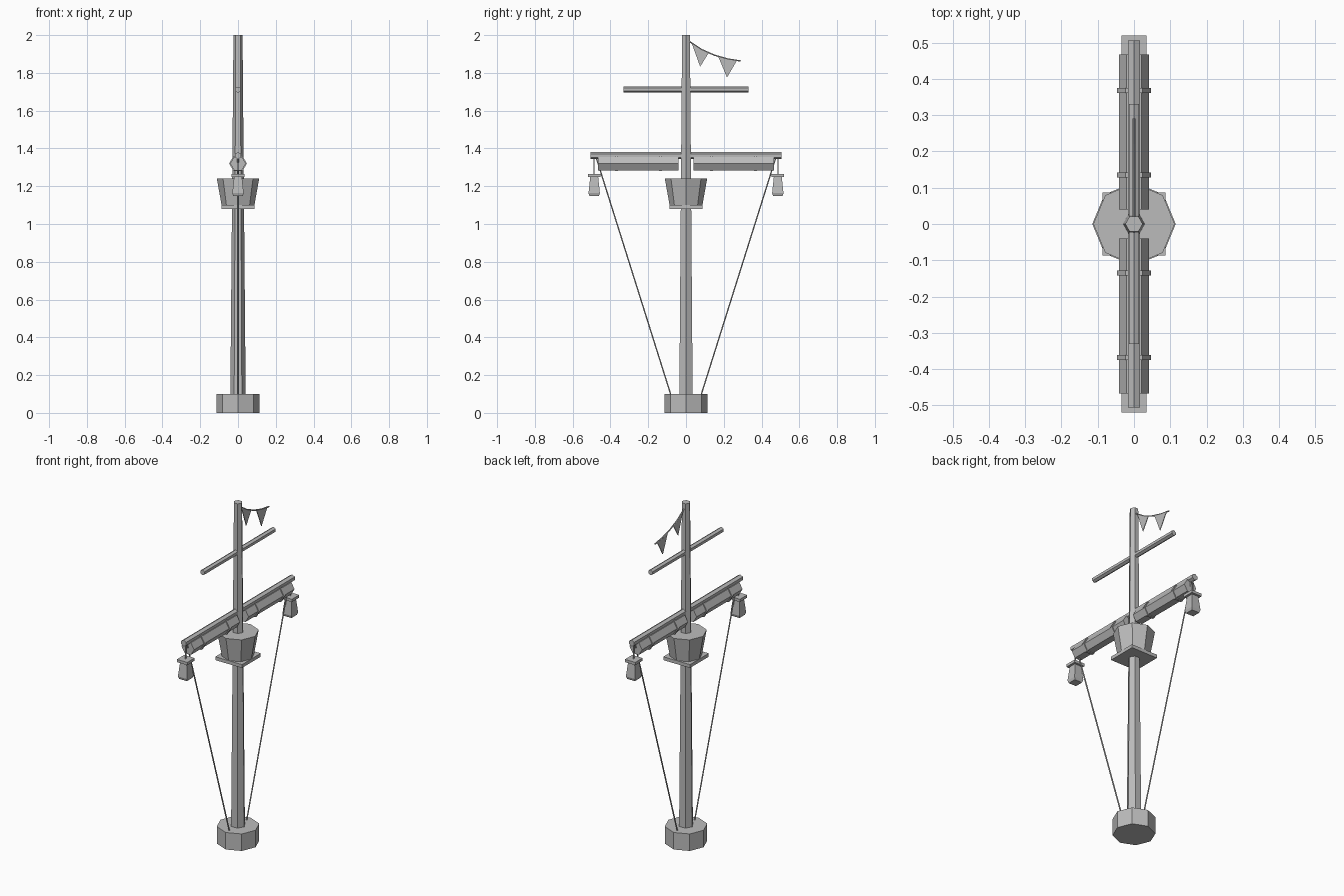
import bpy
import math
from mathutils import Vector

cube = bpy.data.objects.get("Cube")
if cube:
    bpy.data.objects.remove(cube, do_unlink=True)

grey = bpy.data.materials.new("plain grey")
grey.use_nodes = True
grey.diffuse_color = (0.5, 0.5, 0.5, 1)
grey.node_tree.nodes["Principled BSDF"].inputs["Base Color"].default_value = (0.5, 0.5, 0.5, 1)


def make(name, verts, faces):
    mesh = bpy.data.meshes.new(name)
    mesh.from_pydata(verts, [], faces)
    mesh.materials.append(grey)
    obj = bpy.data.objects.new(name, mesh)
    bpy.context.collection.objects.link(obj)
    return obj


def loft(name, start, end, rings, sides, turn=0.0):
    """Closed faceted solid from start to end; rings are (fraction, radius)."""
    start, end = Vector(start), Vector(end)
    axis = (end - start).normalized()
    u = Vector((1, 0, 0))  # every part's axis lies in the x = 0 plane
    v = axis.cross(u)
    verts = []
    for f, r in rings:
        centre = start.lerp(end, f)
        for i in range(sides):
            a = turn + math.tau * i / sides
            verts.append(centre + r * (math.cos(a) * u + math.sin(a) * v))
    faces = [tuple(reversed(range(sides)))]
    for k in range(len(rings) - 1):
        for i in range(sides):
            a, b = k * sides + i, k * sides + (i + 1) % sides
            faces.append((a, b, b + sides, a + sides))
    faces.append(tuple(range(len(verts) - sides, len(verts))))
    return make(name, verts, faces)


def bar(name, start, end, radius, sides=6, turn=0.0):
    return loft(name, start, end, [(0, radius), (1, radius)], sides, turn)


SQ = math.pi / 4       # turn that squares a four-sided loft to the axes
R2 = math.sqrt(2)      # half-width to corner radius

# Base and tapered mast
bar("base", (0, 0, 0), (0, 0, 0.1), 0.115, 8)
loft("mast", (0, 0, 0.05), (0, 0, 2), [(0, 0.041), (1, 0.024)], 6)

# Lookout tub on its square plate
bar("lookout_plate", (0, 0, 1.08), (0, 0, 1.1), 0.087 * R2, 4, SQ)
loft("lookout_tub", (0, 0, 1.1), (0, 0, 1.24), [(0, 0.087), (1, 0.112)], 8)

# Yards
bar("lower_yard", (0, -0.505, 1.362), (0, 0.505, 1.362), 0.019, 6, math.pi / 6)
bar("upper_yard", (0, -0.33, 1.711), (0, 0.33, 1.711), 0.016, 6, math.pi / 6)

# Furled sails, ties, lanterns and stays on both arms
for side, s in (("front", -1), ("back", 1)):
    bar(f"{side}_furled_sail", (0, s * 0.04, 1.32), (0, s * 0.467, 1.32), 0.041)
    for n, y in (("inner", 0.135), ("outer", 0.368)):
        bar(f"{side}_{n}_sail_tie", (0, s * y - 0.007, 1.32), (0, s * y + 0.007, 1.32), 0.047)
    y = s * 0.486
    bar(f"{side}_lantern_hanger", (0, y, 1.26), (0, y, 1.355), 0.004, 4, SQ)
    bar(f"{side}_lantern_cap", (0, y, 1.248), (0, y, 1.264), 0.034 * R2, 4, SQ)
    loft(f"{side}_lantern_body", (0, y, 1.148), (0, y, 1.25),
         [(0, 0.025 * R2), (0.15, 0.03 * R2), (1, 0.021 * R2)], 4, SQ)
    bar(f"{side}_stay", (0, s * 0.08, 0.095), (0, s * 0.475, 1.35), 0.004)

# Sagging bunting line
line = [Vector((0, y, z)) for y, z in
        ((0.01, 1.972), (0.08, 1.925), (0.15, 1.894), (0.22, 1.874), (0.29, 1.863))]
for i, (a, b) in enumerate(zip(line, line[1:])):
    bar(f"bunting_line_{i + 1}", a, b, 0.004)

# Triangular pennants as thin plates
for i, tri in enumerate((((0.03, 1.957), (0.12, 1.906), (0.075, 1.833)),
                         ((0.17, 1.888), (0.27, 1.866), (0.217, 1.776)))):
    verts = [(x, y, z) for x in (-0.002, 0.002) for y, z in tri]
    make(f"pennant_{i + 1}", verts,
         [(0, 1, 2), (5, 4, 3), (0, 3, 4, 1), (1, 4, 5, 2), (2, 5, 3, 0)])
